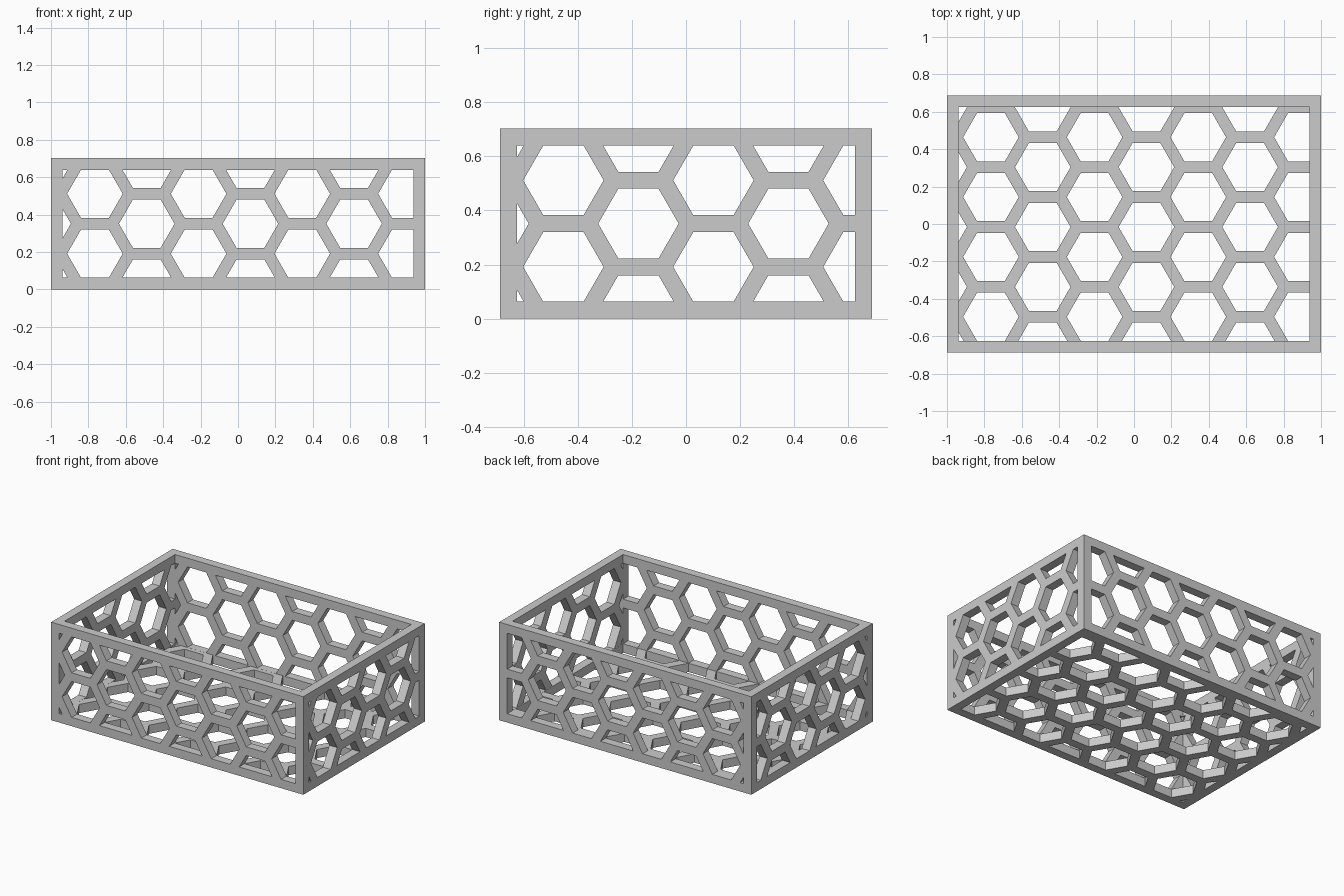
import bpy, bmesh, math

if "Cube" in bpy.data.objects:
    bpy.data.objects.remove(bpy.data.objects["Cube"])

# Overall half-width, half-depth, height and wall thickness
HX, HY, H, T = 1.0, 0.688, 0.703, 0.0625
PITCH = 0.32                       # spacing of hexagons across their flats
COL = PITCH * math.sqrt(3) / 2     # spacing of hexagon columns
R = (PITCH - T) / math.sqrt(3)     # hexagon corner radius
START = 0.042                      # first column lies this far outside the edge
EPS = 0.0005


def clip(poly, axis, limit, sign):
    """Keep the part of a convex polygon where sign * coordinate <= sign * limit."""
    out = []
    for i, p in enumerate(poly):
        q = poly[(i + 1) % len(poly)]
        a, b = sign * (p[axis] - limit), sign * (q[axis] - limit)
        if a <= 0:
            out.append(p)
        if a * b < 0:
            f = a / (a - b)
            out.append((p[0] + f * (q[0] - p[0]), p[1] + f * (q[1] - p[1])))
    return out


def hexagons(half_u, v_mid, v_lo, v_hi):
    """Honeycomb of flat-topped hexagons trimmed to the inside of a frame."""
    cells = []
    for c in range(9):
        for r in range(-4, 5):
            cu = -half_u - START + c * COL
            cv = v_mid + (r + 0.5 * (c % 2)) * PITCH
            poly = [(cu + R * math.cos(k * math.pi / 3),
                     cv + R * math.sin(k * math.pi / 3)) for k in range(6)]
            for axis, limit, sign in ((0, half_u - T - EPS, 1), (0, T + EPS - half_u, -1),
                                      (1, v_hi - EPS, 1), (1, v_lo + EPS, -1)):
                poly = clip(poly, axis, limit, sign)
            if len(poly) > 2:
                cells.append(poly)
    return cells


def make_object(name, bm):
    bmesh.ops.recalc_face_normals(bm, faces=bm.faces)
    mesh = bpy.data.meshes.new(name)
    bm.to_mesh(mesh)
    bm.free()
    obj = bpy.data.objects.new(name, mesh)
    bpy.context.collection.objects.link(obj)
    return obj


def prisms(name, cells, lo, hi, place):
    """Extrude the cells from depth lo to hi; place maps (u, v, depth) to x, y, z."""
    bm = bmesh.new()
    for poly in cells:
        a = [bm.verts.new(place(u, v, lo)) for u, v in poly]
        b = [bm.verts.new(place(u, v, hi)) for u, v in poly]
        bm.faces.new(a)
        bm.faces.new(b)
        for i in range(len(a)):
            j = (i + 1) % len(a)
            bm.faces.new((a[i], a[j], b[j], b[i]))
    return make_object(name, bm)


def block(name, hx, hy, z0, z1):
    rect = [(-hx, -hy), (hx, -hy), (hx, hy), (-hx, hy)]
    return prisms(name, [rect], z0, z1, lambda u, v, d: (u, v, d))


# Solid box, cavity and honeycomb cutters
basket = block("honeycomb_basket", HX, HY, 0, H)
cutters = [
    block("cavity_cutter", HX - T, HY - T, T, H + 0.2),
    prisms("front_back_cutter", hexagons(HX, H / 2, T, H - T),
           -HY - 0.1, HY + 0.1, lambda u, v, d: (u, d, v)),
    prisms("side_cutter", hexagons(HY, H / 2, T, H - T),
           -HX - 0.1, HX + 0.1, lambda u, v, d: (d, u, v)),
    prisms("floor_cutter", hexagons(HX, -0.016, T - HY, HY - T),
           -0.1, T + 0.03, lambda u, v, d: (u, v, d)),
]

# Carve the open tray and its lattice walls
bpy.context.view_layer.objects.active = basket
basket.select_set(True)
for cutter in cutters:
    cutter.hide_render = True
    mod = basket.modifiers.new(cutter.name, 'BOOLEAN')
    mod.operation = 'DIFFERENCE'
    mod.solver = 'EXACT'
    mod.object = cutter
    bpy.ops.object.modifier_apply(modifier=mod.name)
for cutter in cutters:
    bpy.data.objects.remove(cutter)

# Plain grey finish
grey = bpy.data.materials.new("light_grey")
grey.diffuse_color = (0.6, 0.6, 0.6, 1)
grey.use_nodes = True
grey.node_tree.nodes["Principled BSDF"].inputs["Base Color"].default_value = grey.diffuse_color
basket.data.materials.clear()
basket.data.materials.append(grey)
for face in basket.data.polygons:
    face.material_index = 0
    face.use_smooth = False
